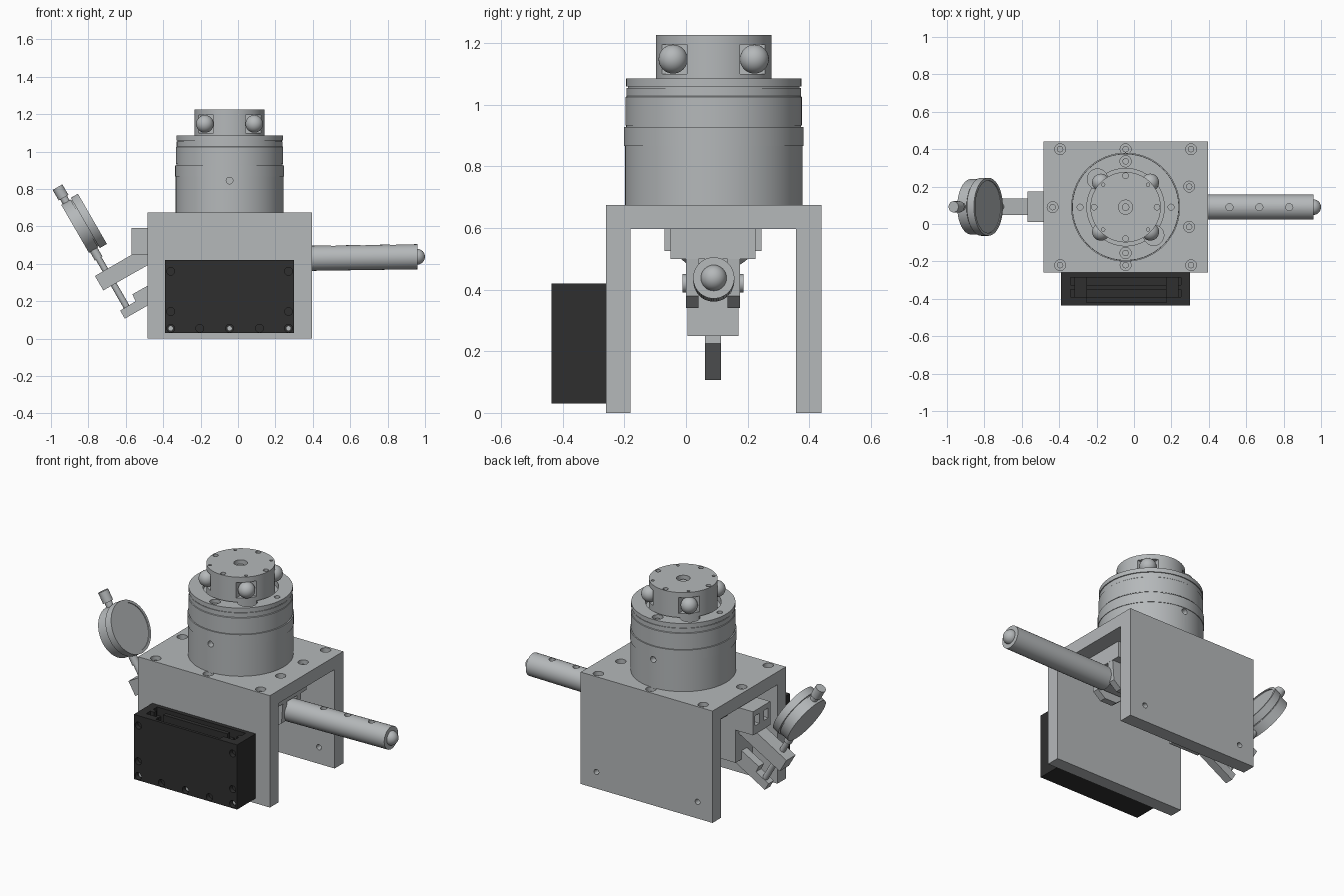
import bpy, bmesh, math
from mathutils import Vector, Matrix

if "Cube" in bpy.data.objects:
    bpy.data.objects.remove(bpy.data.objects["Cube"], do_unlink=True)


def material(name, rgb):
    m = bpy.data.materials.new(name)
    m.use_nodes = True
    m.diffuse_color = (*rgb, 1)
    m.node_tree.nodes["Principled BSDF"].inputs["Base Color"].default_value = (*rgb, 1)
    return m


grey = material("machined grey", (0.46, 0.48, 0.49))
black = material("housing black", (0.028, 0.028, 0.028))


def finish(name, bm, mat):
    bmesh.ops.recalc_face_normals(bm, faces=bm.faces)
    mesh = bpy.data.meshes.new(name)
    bm.to_mesh(mesh)
    bm.free()
    mesh.materials.append(mat)
    ob = bpy.data.objects.new(name, mesh)
    bpy.context.collection.objects.link(ob)
    return ob


def box(name, lo, hi, mat=grey):
    bm = bmesh.new()
    lo, hi = Vector(lo), Vector(hi)
    bmesh.ops.create_cube(bm, size=1, matrix=Matrix.Translation((lo + hi) / 2) @ Matrix.Diagonal((*(hi - lo), 1)))
    return finish(name, bm, mat)


def rod(name, a, b, r, mat=grey, sides=32):
    bm = bmesh.new()
    a, b = Vector(a), Vector(b)
    turn = (b - a).to_track_quat("Z", "Y").to_matrix().to_4x4()
    bmesh.ops.create_cone(bm, cap_ends=True, segments=sides, radius1=r, radius2=r, depth=(b - a).length,
                          matrix=Matrix.Translation((a + b) / 2) @ turn)
    return finish(name, bm, mat)


def ball(name, at, r):
    bm = bmesh.new()
    bmesh.ops.create_uvsphere(bm, u_segments=32, v_segments=16, radius=r, matrix=Matrix.Translation(at))
    return finish(name, bm, grey)


def prism(name, pts, y0, y1, mat=grey):
    # outline in the xz plane, extruded along y
    bm = bmesh.new()
    face = bm.faces.new([bm.verts.new((x, y0, z)) for x, z in pts])
    out = bmesh.ops.extrude_face_region(bm, geom=[face])
    bmesh.ops.translate(bm, verts=[v for v in out["geom"] if isinstance(v, bmesh.types.BMVert)], vec=(0, y1 - y0, 0))
    return finish(name, bm, mat)


def lathe(name, profile, cx, cy, sides=96):
    bm = bmesh.new()
    vs = [bm.verts.new((cx + r, cy, z)) for r, z in profile]
    edges = [bm.edges.new(p) for p in zip(vs, vs[1:])]
    bmesh.ops.spin(bm, geom=vs + edges, cent=(cx, cy, 0), axis=(0, 0, 1), angle=math.tau, steps=sides)
    bmesh.ops.remove_doubles(bm, verts=bm.verts, dist=1e-5)
    return finish(name, bm, grey)


def cut(target, cutters):
    for c in cutters:
        c.hide_render = True
        mod = target.modifiers.new("cut", "BOOLEAN")
        mod.operation, mod.solver, mod.object = "DIFFERENCE", "EXACT", c
        bpy.context.view_layer.objects.active = target
        bpy.ops.object.modifier_apply(modifier=mod.name)
        bpy.data.objects.remove(c, do_unlink=True)


def bore(x, y, z, r, depth):
    # drill straight down from height z
    return rod("drill", (x, y, z - depth), (x, y, z + 0.02), r, sides=20)


CX, CY = -0.045, 0.09

# Tunnel-shaped base with bolt holes in the top and back
base = box("base_housing", (-0.485, -0.26, 0), (0.395, 0.44, 0.675))
cut(base, [box("tunnel", (-1, -0.18, -0.1), (1, 0.357, 0.597))])
bolts = [(x, y) for x in (-0.395, CX, 0.305) for y in (-0.22, 0.4)] + [(-0.435, CY), (0.295, 0.2), (0.295, -0.015)]
for x, y in bolts:
    cut(base, [bore(x, y, 0.675, 0.029, 0.035)])
    rod("base_bolt", (x, y, 0.63), (x, y, 0.655), 0.017, sides=16)
cut(base, [rod("drill", (x, 0.3, 0.1), (x, 0.5, 0.1), 0.016, sides=20) for x in (-0.385, 0.29)])

# Stepped round tower with a recess around the chuck
tower = lathe("tower", [(0, 0.67), (0.288, 0.67), (0.288, 0.866), (0.291, 0.866), (0.291, 0.927), (0.284, 0.927),
                        (0.284, 0.933), (0.286, 0.933), (0.286, 1.025), (0.283, 1.028), (0.283, 1.055), (0.279, 1.055),
                        (0.279, 1.059), (0.285, 1.059), (0.285, 1.085), (0.207, 1.085), (0.207, 1.05), (0, 1.05)], CX, CY)
for s in (-1, 1):
    cut(tower, [bore(CX, CY + s * 0.245, 1.085, 0.03, 0.03), bore(CX + s * 0.243, CY, 1.085, 0.016, 0.03),
                rod("drill", (CX, CY + s * 0.25, 0.845), (CX, CY + s * 0.35, 0.845), 0.018, sides=20),
                bore(CX + s * 0.15, CY - s * 0.15, 1.085, 0.055, 0.06)])
    rod("tower_bolt", (CX, CY + s * 0.245, 1.05), (CX, CY + s * 0.245, 1.07), 0.017, sides=16)

# Chuck with four corner pockets, each holding a ball
chuck = lathe("chuck", [(0, 1.04), (0.188, 1.04), (0.188, 1.226), (0, 1.226)], CX, CY)
cut(chuck, [bore(CX, CY, 1.226, 0.038, 0.03)])
rod("chuck_centre", (CX, CY, 1.19), (CX, CY, 1.21), 0.02)
for sx in (-1, 1):
    for sy in (-1, 1):
        x, y = CX + sx * 0.132, CY + sy * 0.132
        cut(chuck, [box("pocket", (x - 0.046, y - 0.046, 1.1), (x + 0.046, y + 0.046, 1.195)),
                    bore(CX + sx * 0.12, CY + sy * 0.12, 1.226, 0.009, 0.015)])
        ball("chuck_ball", (x, y, 1.148), 0.047)
    cut(chuck, [bore(CX, CY + sx * 0.168, 1.226, 0.015, 0.02), bore(CX + sx * 0.168, CY, 1.226, 0.015, 0.02)])

# Black box on the front, with a slotted top
case = box("front_case", (-0.39, -0.437, 0.03), (0.3, -0.26, 0.42), black)
cut(case, [box("slot", (-0.34, y - 0.02, 0.37), (0.25, y + 0.02, 0.5)) for y in (-0.37, -0.305)])
cut(case, [box("notch", (x - 0.03, -0.39, 0.33), (x + 0.03, -0.285, 0.5)) for x in (-0.285, 0.205)])
cut(case, [box("gap", (-0.255, -0.42, 0.385), (0.175, -0.36, 0.5))])
screws = [(x, z) for x in (-0.36, 0.27) for z in (0.145, 0.36)] + [(x, 0.055) for x in (-0.36, -0.205, CX, 0.115, 0.27)]
for x, z in screws:
    cut(case, [rod("drill", (x, -0.46, z), (x, -0.41, z), 0.021, sides=20)])
    light = z < 0.1 and x not in (-0.205, 0.115)
    rod("case_screw", (x, -0.415, z), (x, -0.4085, z), 0.012, grey if light else black, 16)

# Lever handle with drilled top and ball end
handle = rod("handle", (0.28, 0.09, 0.428), (0.96, 0.09, 0.438), 0.067, sides=48)
cut(handle, [bore(x, 0.09, 0.5, 0.019, 0.03) for x in (0.51, 0.67, 0.83)])
ball("handle_ball", (0.958, 0.09, 0.438), 0.042)

# Linkage under the top plate
box("hanger_block", (0.0, -0.05, 0.5), (0.3, 0.225, 0.6))
box("hanger_plate", (-0.4, -0.07, 0.525), (0.0, 0.245, 0.6))
for y in (0.0, 0.135):
    prism("hinge_ear", [(0.1, 0.51), (0.3, 0.51), (0.29, 0.38), (0.24, 0.34), (0.16, 0.34), (0.11, 0.38)], y, y + 0.04)
rod("hinge_pin", (0.2, -0.012, 0.42), (0.2, 0.187, 0.42), 0.03)
box("link_bar", (-0.3, 0.05, 0.38), (0.3, 0.13, 0.46))
box("inner_block", (-0.45, 0.005, 0.25), (-0.25, 0.17, 0.53))

# Bracket and the two slanted arms
bracket = box("gauge_bracket", (-0.57, 0.01, 0.45), (-0.4, 0.175, 0.592))
cut(bracket, [box("window", (-0.6, y - 0.02, 0.5), (-0.54, y + 0.02, 0.56)) for y in (0.05, 0.135)])
prism("upper_arm", [(-0.765, 0.335), (-0.72, 0.258), (-0.4, 0.44), (-0.4, 0.5), (-0.48, 0.5)], 0.048, 0.135)
prism("lower_arm", [(-0.63, 0.15), (-0.605, 0.107), (-0.4, 0.225), (-0.4, 0.33), (-0.565, 0.237), (-0.547, 0.2)], 0.062, 0.113)

# Dial gauge: drum, rim, face and tilted spindle
out = Vector((math.cos(math.pi / 6), 0, 0.5))
up = Vector((-0.5, 0, math.cos(math.pi / 6)))
mid = Vector((-0.826, 0.092, 0.613))
drum = lambda name, a, b, r: rod(name, mid + out * a, mid + out * b, r, sides=64)
drum("gauge_body", -0.052, 0.005, 0.148)
drum("gauge_groove", 0.004, 0.012, 0.142)
bezel = drum("gauge_bezel", 0.011, 0.055, 0.155)
cut(bezel, [drum("dish", 0.05, 0.08, 0.14)])
stem = mid - out * 0.022
for name, a, b, r in (("spindle", -0.5, -0.1, 0.017), ("spindle_sleeve", -0.2, -0.13, 0.023),
                      ("stem", 0.1, 0.2, 0.021), ("stem_cap", 0.175, 0.24, 0.03)):
    rod(name, stem + up * a, stem + up * b, r)

# Smooth the round parts, keep hard edges
bpy.ops.object.select_all(action="DESELECT")
for ob in bpy.context.collection.objects:
    if ob.type == "MESH" and grey.name in ob.data.materials or ob.type == "MESH" and black.name in ob.data.materials:
        ob.select_set(True)
        bpy.context.view_layer.objects.active = ob
bpy.ops.object.shade_smooth_by_angle(angle=math.radians(30))
